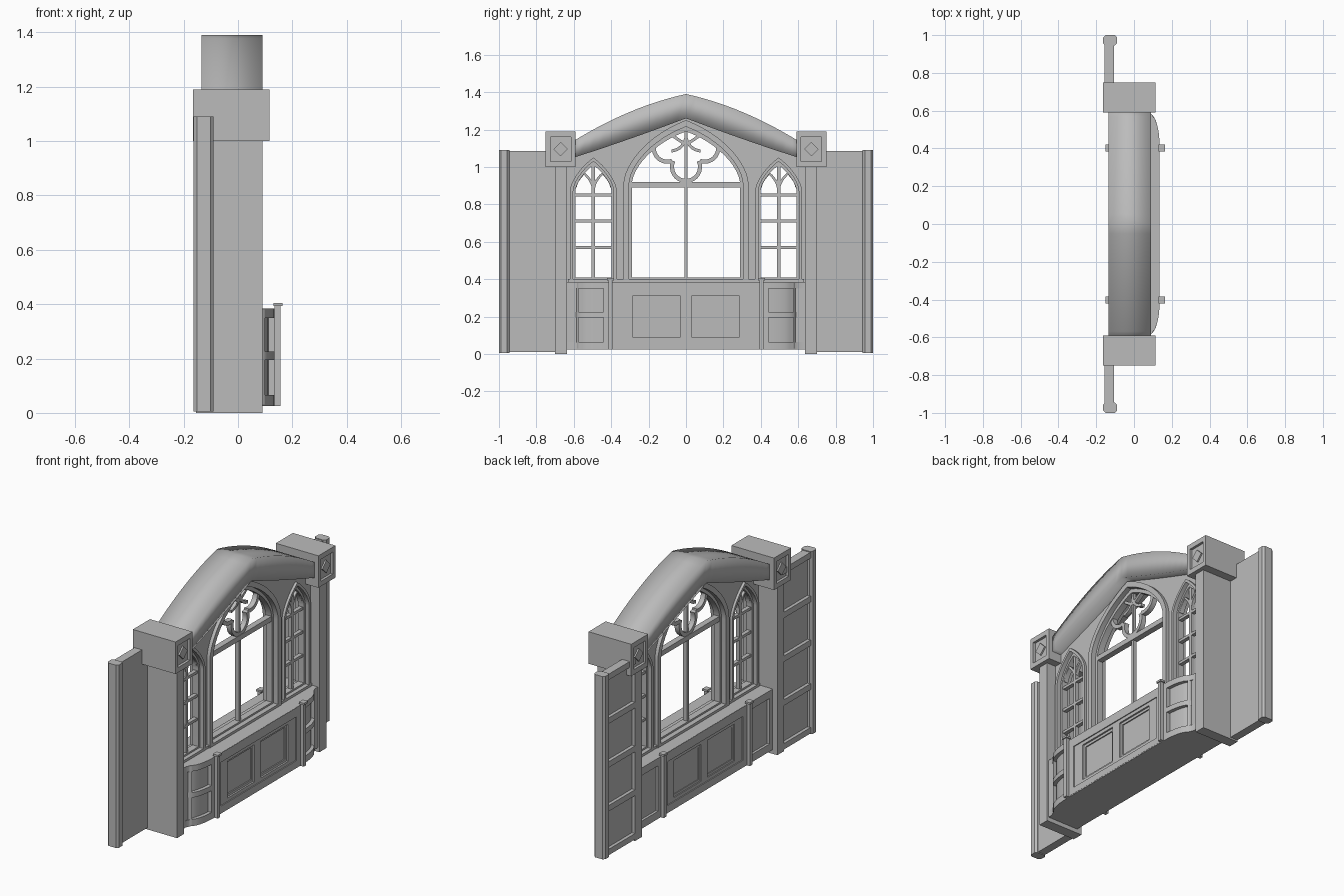
import bpy, bmesh, math
from mathutils import Vector

cube = bpy.data.objects.get("Cube")
if cube:
    bpy.data.objects.remove(cube)

stone = bpy.data.materials.new("grey_stone")
stone.use_nodes = True
stone.diffuse_color = (0.5, 0.5, 0.5, 1)
stone.node_tree.nodes["Principled BSDF"].inputs["Base Color"].default_value = (0.5, 0.5, 0.5, 1)


def finish(name, bm, angle=35):
    bmesh.ops.remove_doubles(bm, verts=bm.verts, dist=0.0002)
    bmesh.ops.recalc_face_normals(bm, faces=bm.faces)
    mesh = bpy.data.meshes.new(name)
    bm.to_mesh(mesh)
    bm.free()
    mesh.materials.clear()
    mesh.materials.append(stone)
    for p in mesh.polygons:
        p.use_smooth = True
        p.material_index = 0
    mesh.set_sharp_from_angle(angle=math.radians(angle))
    obj = bpy.data.objects.new(name, mesh)
    bpy.context.collection.objects.link(obj)
    return obj


def box(name, x0, x1, y0, y1, z0, z1, chamfer=0):
    bm = bmesh.new()
    bmesh.ops.create_cube(bm, size=1)
    for v in bm.verts:
        v.co = ((x0 + x1) / 2 + v.co.x * (x1 - x0), (y0 + y1) / 2 + v.co.y * (y1 - y0),
                (z0 + z1) / 2 + v.co.z * (z1 - z0))
    if chamfer:
        upright = [e for e in bm.edges if abs(e.verts[0].co.z - e.verts[1].co.z) > 0.01]
        bmesh.ops.bevel(bm, geom=upright, offset=chamfer, segments=1, affect='EDGES')
    return finish(name, bm)


def plate(name, loops, x0, x1):
    """Extrude (y, z) outlines along x; loops after the first are holes."""
    curve = bpy.data.curves.new(name + "_curve", 'CURVE')
    curve.dimensions, curve.fill_mode = '2D', 'BOTH'
    curve.extrude = (x1 - x0) / 2
    for loop in loops:
        s = curve.splines.new('POLY')
        s.points.add(len(loop) - 1)
        for p, (y, z) in zip(s.points, loop):
            p.co = (y, z, 0, 1)
        s.use_cyclic_u = True
    tmp = bpy.data.objects.new(name + "_curve", curve)
    bpy.context.collection.objects.link(tmp)
    dg = bpy.context.evaluated_depsgraph_get()
    mesh = bpy.data.meshes.new_from_object(tmp.evaluated_get(dg))
    bpy.data.objects.remove(tmp)
    bm = bmesh.new()
    bm.from_mesh(mesh)
    for v in bm.verts:
        y, z, x = v.co
        v.co = ((x0 + x1) / 2 + x, y, z)
    return finish(name, bm)


def ribbon(name, pts, width, x0, x1):
    """Flat bar following an open (y, z) path."""
    p = [Vector(q) for q in pts]
    left, right = [], []
    for i, q in enumerate(p):
        t = (p[min(i + 1, len(p) - 1)] - p[max(i - 1, 0)]).normalized()
        n = Vector((-t.y, t.x)) * width / 2
        left.append(tuple(q + n))
        right.append(tuple(q - n))
    return plate(name, [left + right[::-1]], x0, x1)


def rect(y0, y1, z0, z1):
    return [(y0, z0), (y1, z0), (y1, z1), (y0, z1)]


def arc(cy, cz, r, a0, a1, n=16):
    angles = [math.radians(a0 + (a1 - a0) * i / n) for i in range(n + 1)]
    return [(cy + r * math.cos(a), cz + r * math.sin(a)) for a in angles]


def arch(cy, w, base, spring, apex, k, n=24):
    """Pointed arch outline; k sets how sharp the point is."""
    pts = [(cy - w, base), (cy + w, base)]
    for i in range(n + 1):
        u = math.cos(math.pi * i / n)
        h = (1 - k) * math.sqrt(max(0, 1 - u * u)) + k * (1 - abs(u))
        pts.append((cy + w * u, spring + (apex - spring) * h))
    return pts


def beam_top(y):
    return 1.39 - 0.22 * abs(y) - 0.33 * y * y


def beam_low(y):
    return 1.26 - 0.38 * abs(y) + 0.05 * y * y


# Arched beam over the opening
bm = bmesh.new()
rings = []
for i in range(-12, 13):
    y = 0.62 * i / 12
    rings.append([bm.verts.new(c) for c in ((-0.135, y, beam_low(y)), (0.09, y, beam_low(y)),
                                            (0.09, y, beam_top(y)), (-0.135, y, beam_top(y)))])
for a, b in zip(rings, rings[1:]):
    for j in range(4):
        bm.faces.new((a[j], a[(j + 1) % 4], b[(j + 1) % 4], b[j]))
bm.faces.new(rings[0])
bm.faces.new(rings[-1])
finish("arched_beam", bm, 100)

# Window wall with three arched openings
top_edge = [(y, (beam_low(y) + beam_top(y)) / 2) for y in [0.64 - 0.08 * i for i in range(17)]]
wall = [(-0.64, 0.38), (0.64, 0.38)] + top_edge
holes = [arch(0, 0.305, 0.40, 0.90, 1.215, 0.35)]
holes += [arch(c, 0.11, 0.40, 0.87, 1.03, 0.5) for c in (-0.495, 0.495)]
plate("window_wall", [wall] + holes, -0.03, 0.03)
box("window_sill", -0.045, 0.045, -0.63, 0.63, 0.38, 0.40)

# Centre window mouldings, bars and tracery
plate("centre_outer_moulding", [arch(0, 0.335, 0.38, 0.90, 1.25, 0.35),
                                arch(0, 0.305, 0.40, 0.90, 1.215, 0.35)], -0.05, 0.05)
plate("centre_inner_moulding", [arch(0, 0.31, 0.39, 0.90, 1.22, 0.35),
                                arch(0, 0.29, 0.41, 0.90, 1.19, 0.35)], -0.02, 0.02)
box("centre_transom", -0.018, 0.018, -0.30, 0.30, 0.89, 0.92)
box("centre_mullion", -0.012, 0.012, -0.009, 0.009, 0.40, 0.90)
box("tracery_stem", -0.01, 0.01, -0.007, 0.007, 0.92, 1.20)
ribbon("tracery_bottom_lobe", arc(0, 1.0, 0.075, -205, 25), 0.022, -0.015, 0.015)
for s in (-1, 1):
    lobe = arc(0.1, 1.1, 0.072, -110, 90)
    ribbon("tracery_side_lobe", [(s * y, z) for y, z in lobe], 0.022, -0.015, 0.015)
    ribbon("tracery_top_branch", [(s * y, z) for y, z in arc(0.085, 1.17, 0.085, 180, 265, 8)],
           0.016, -0.012, 0.012)
    ribbon("tracery_top_spur", [(0, 1.12), (s * 0.04, 1.145), (s * 0.075, 1.17)], 0.016, -0.012, 0.012)


def both_sides(s):
    """Everything that repeats at each end."""
    def sbox(name, x0, x1, y0, y1, z0, z1, chamfer=0):
        a, b = sorted((s * y0, s * y1))
        return box(name, x0, x1, a, b, z0, z1, chamfer)

    # Side window
    c = s * 0.495
    plate("side_outer_moulding", [arch(c, 0.125, 0.38, 0.87, 1.05, 0.5),
                                  arch(c, 0.108, 0.40, 0.87, 1.03, 0.5)], -0.045, 0.045)
    plate("side_inner_moulding", [arch(c, 0.112, 0.39, 0.87, 1.03, 0.5),
                                  arch(c, 0.096, 0.41, 0.87, 1.01, 0.5)], -0.02, 0.02)
    box("side_mullion", -0.012, 0.012, c - 0.009, c + 0.009, 0.40, 1.02)
    for z in (0.57, 0.71, 0.85):
        box("side_glazing_bar", -0.012, 0.012, c - 0.105, c + 0.105, z - 0.008, z + 0.008)
    for t in (-1, 1):
        light = arch(c + t * 0.05, 0.046, 0.86, 0.89, 0.965, 0.5, 12)[2:]
        ribbon("side_light_arch", light, 0.013, -0.01, 0.01)

    # Post and block capital
    sbox("post", -0.155, 0.09, 0.635, 0.70, 0, 1.02)
    sbox("capital", -0.15, 0.10, 0.59, 0.75, 1.0, 1.19)
    m = s * 0.67
    for x0, x1 in ((-0.165, -0.15), (0.10, 0.115)):
        plate("capital_face", [rect(m - 0.08, m + 0.08, 1.0, 1.19),
                               rect(m - 0.055, m + 0.055, 1.03, 1.16)], x0, x1)
        plate("capital_diamond", [arc(m, 1.095, 0.038, 0, 270, 3)], x0 + 0.003, x1 - 0.003)

    # Panelled wing
    sbox("wing_board", -0.135, -0.105, 0.69, 0.96, 0.01, 1.085)
    sbox("wing_end_stile", -0.163, -0.09, 0.945, 1.0, 0.005, 1.09, 0.012)
    for i in range(5):
        z = 0.01 + 0.26 * i
        sbox("wing_rail", -0.155, -0.13, 0.69, 0.96, z, z + 0.035)

    # Counter stub posts on both faces
    for x in (0.147, -0.133):
        sbox("counter_post", x - 0.012, x + 0.01, 0.392, 0.415, 0.025, 0.395)
        sbox("counter_post_cap", x - 0.017, x + 0.016, 0.385, 0.422, 0.393, 0.405)
    a, b = sorted((s * 0.41, s * 0.635))
    d, e = sorted((s * 0.44, s * 0.605))
    plate("counter_back_side_frame", [rect(a, b, 0.03, 0.385), rect(d, e, 0.07, 0.34)], -0.125, -0.11)


for side in (-1, 1):
    both_sides(side)


def counter_x(y):
    t = min(1, max(0, (abs(y) - 0.42) / 0.165))
    return 0.08 + 0.055 * math.sqrt(1 - t * t)


def counter_slab(name, y0, y1, z0, z1, inset, back):
    """Slab whose front follows the rounded counter plan."""
    bm = bmesh.new()
    ys = [y0 + (y1 - y0) * i / 48 for i in range(49)]
    plan = [(back, y1), (back, y0)] + [(counter_x(y) - inset, y) for y in ys]
    face = bm.faces.new([bm.verts.new((x, y, z0)) for x, y in plan])
    ext = bmesh.ops.extrude_face_region(bm, geom=[face])["geom"]
    for v in ext:
        if isinstance(v, bmesh.types.BMVert):
            v.co.z = z1
    finish(name, bm, 25)


# Counter core, rails and curved end rails
counter_slab("counter_core", -0.635, 0.635, 0.03, 0.38, 0.022, -0.11)
counter_slab("counter_base_rail", -0.635, 0.635, 0.025, 0.065, 0, -0.125)
counter_slab("counter_top", -0.635, 0.635, 0.35, 0.385, 0, -0.125)
for y0, y1 in ((-0.635, -0.41), (0.41, 0.635)):
    counter_slab("curved_middle_rail", y0, y1, 0.195, 0.225, 0, 0)
for y0, y1 in ((-0.44, -0.41), (0.41, 0.44), (-0.635, -0.575), (0.575, 0.635)):
    counter_slab("curved_end_stile", y0, y1, 0.03, 0.38, 0, 0)

# Central panelling on both faces of the counter
panels = [rect(-0.285, -0.03, 0.09, 0.31), rect(0.03, 0.285, 0.09, 0.31)]
inner = [rect(y0 + 0.015, y1 - 0.015, 0.105, 0.295) for y0, y1 in ((-0.285, -0.03), (0.03, 0.285))]
for outer_x, mid_x, low_x, base_x in ((0.136, 0.13, 0.12, 0.10), (-0.126, -0.12, -0.114, -0.10)):
    for name, loops, x in (("counter_frame", [rect(-0.41, 0.41, 0.03, 0.384), rect(-0.355, 0.355, 0.07, 0.33)], outer_x),
                           ("counter_panel", [rect(-0.36, 0.36, 0.065, 0.335)] + panels, mid_x),
                           ("counter_panel_bead", [rect(-0.36, 0.36, 0.065, 0.335)] + inner, low_x)):
        plate(name, loops, min(x, base_x), max(x, base_x))
